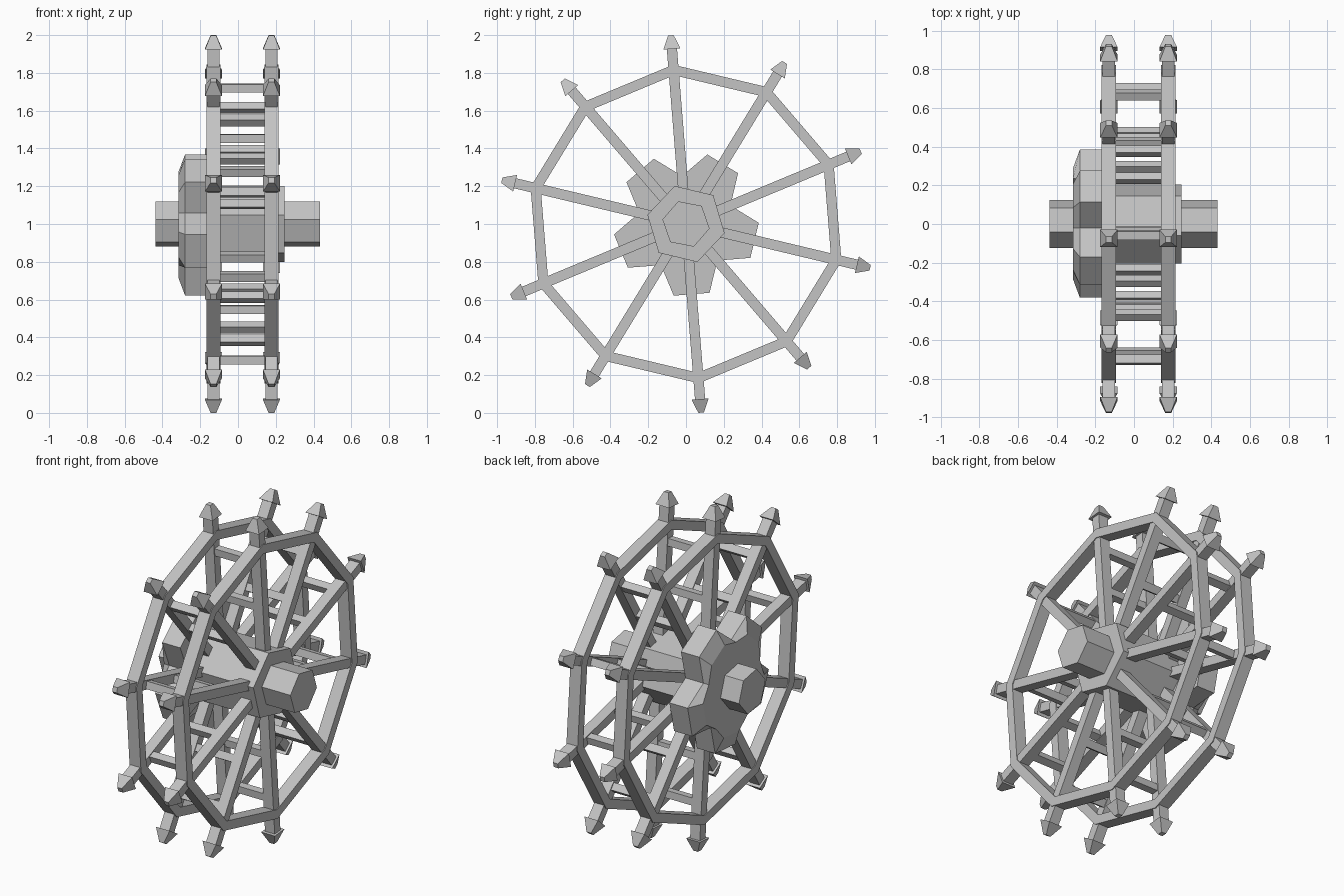
import bpy, bmesh, math
from mathutils import Vector

cube = bpy.data.objects.get("Cube")
if cube:
    bpy.data.objects.remove(cube, do_unlink=True)

COUNT = 10
PHASE = math.radians(-13.4)
STEP = math.tau / COUNT
RIMS = {"right": -0.13, "left": 0.177}

grey = bpy.data.materials.new("plain grey")
grey.use_nodes = True
grey.diffuse_color = (0.55, 0.55, 0.55, 1)
bsdf = next(n for n in grey.node_tree.nodes if n.type == "BSDF_PRINCIPLED")
bsdf.inputs["Base Color"].default_value = grey.diffuse_color


def polar(x, r, a, side=0.0):
    """Point on the wheel: radius and angle about the axle, plus a sideways shift."""
    return Vector((x, r * math.cos(a) - side * math.sin(a),
                   1 + r * math.sin(a) + side * math.cos(a)))


def loft(bm, loops, cyclic=False):
    """Bridge matching loops of points; cap the ends unless cyclic."""
    rows = [[bm.verts.new(p) for p in loop] for loop in loops]
    pairs = list(zip(rows, rows[1:]))
    if cyclic:
        pairs.append((rows[-1], rows[0]))
    else:
        bm.faces.new(rows[0])
        bm.faces.new(rows[-1])
    for a, b in pairs:
        for i in range(len(a)):
            j = (i + 1) % len(a)
            bm.faces.new((a[i], a[j], b[j], b[i]))


def finish(name, bm):
    bmesh.ops.recalc_face_normals(bm, faces=bm.faces)
    mesh = bpy.data.meshes.new(name)
    bm.to_mesh(mesh)
    bm.free()
    mesh.materials.append(grey)
    bpy.context.collection.objects.link(bpy.data.objects.new(name, mesh))


def polygon(x, r, sides, phase):
    return [polar(x, r, phase + math.tau * i / sides) for i in range(sides)]


def square(x, r, a, half_x, half_side):
    """Rectangle across a spoke at radius r."""
    return [polar(x + sx * half_x, r, a, sy * half_side)
            for sx, sy in ((-1, -1), (1, -1), (1, 1), (-1, 1))]


# Hexagonal axle and hub
for name, x0, x1, r, phase in (("axle", -0.437, 0.433, 0.127, math.radians(-11)),
                               ("hub", -0.165, 0.245, 0.21, PHASE)):
    bm = bmesh.new()
    loft(bm, [polygon(x, r, 6, phase) for x in (x0, x1)])
    finish(name, bm)

# Two rims, each with spokes and pointed tips
for side, x in RIMS.items():
    bm = bmesh.new()
    section = ((-0.037, 0.79), (0.037, 0.79), (0.037, 0.846), (-0.037, 0.846))
    loft(bm, [polygon(x + dx, r, COUNT, PHASE) for dx, r in section], cyclic=True)
    finish(side + "_rim", bm)

    spokes, tips = bmesh.new(), bmesh.new()
    for i in range(COUNT):
        a = PHASE + i * STEP
        loft(spokes, [square(x, r, a, 0.032, 0.027) for r in (0.12, 0.94)])
        loft(tips, [square(x, r, a, h, h) for r, h in ((0.93, 0.045), (1.002, 0.015))])
    finish(side + "_spokes", spokes)
    finish(side + "_spoke_tips", tips)

# Crossbars joining the two wheels at two radii
bm = bmesh.new()
for i in range(COUNT):
    a = PHASE + i * STEP
    for r in (0.455, 0.722):
        loft(bm, [[polar(x, r + dr, a, s) for dr, s in
                   ((-0.022, -0.022), (0.022, -0.022), (0.022, 0.022), (-0.022, 0.022))]
                  for x in RIMS.values()])
finish("crossbars", bm)


# Five-toothed cog with teeth bevelled on the outer side
def cog_loop(x, tip):
    points = []
    for i in range(5):
        a = PHASE + i * 2 * STEP
        points += [polar(x, tip, a - 0.25), polar(x, tip, a + 0.25),
                   polar(x, 0.255, a + STEP)]
    return points


bm = bmesh.new()
loft(bm, [cog_loop(-0.16, 0.385), cog_loop(-0.28, 0.385), cog_loop(-0.315, 0.29)])
finish("cog", bm)
